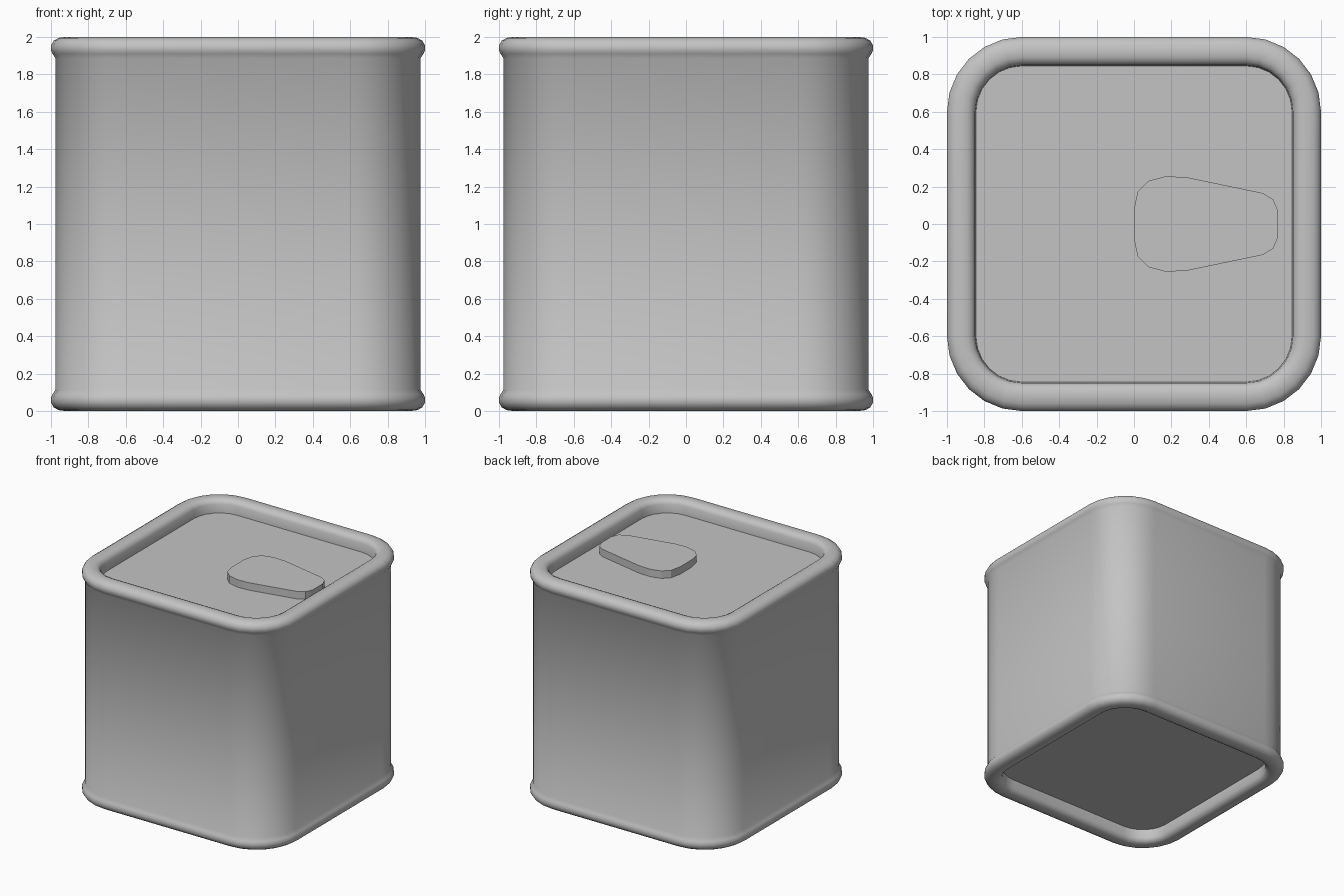
import bpy, bmesh, math

cube = bpy.data.objects.get("Cube")
if cube:
    bpy.data.objects.remove(cube, do_unlink=True)

metal = bpy.data.materials.new("grey_metal")
metal.use_nodes = True
GREY = (0.55, 0.55, 0.55, 1)
metal.diffuse_color = GREY
metal.node_tree.nodes["Principled BSDF"].inputs["Base Color"].default_value = GREY

CORE = 0.6      # half width of the straight sides
STEPS = 6       # segments in each rounded corner


def ring(bm, offset, z):
    """Rounded square loop, the given distance outside the core square."""
    verts = []
    for corner in range(4):
        mid = math.radians(45 + 90 * corner)
        cx, cy = (math.copysign(CORE, f(mid)) for f in (math.cos, math.sin))
        for i in range(STEPS + 1):
            a = math.radians(90 * (corner + i / STEPS))
            verts.append(bm.verts.new((cx + offset * math.cos(a), cy + offset * math.sin(a), z)))
    return verts


def bridge(bm, a, b):
    for i in range(len(a)):
        j = (i + 1) % len(a)
        bm.faces.new((a[i], a[j], b[j], b[i]))


def finish(bm, name, angle):
    bmesh.ops.recalc_face_normals(bm, faces=bm.faces)
    mesh = bpy.data.meshes.new(name)
    bm.to_mesh(mesh)
    bm.free()
    mesh.materials.append(metal)
    obj = bpy.data.objects.new(name, mesh)
    bpy.context.collection.objects.link(obj)
    bpy.ops.object.select_all(action="DESELECT")
    obj.select_set(True)
    bpy.context.view_layer.objects.active = obj
    bpy.ops.object.shade_smooth_by_angle(angle=math.radians(angle))
    return obj


# Can: rolled rim profile from the recessed lid out to the wall, mirrored for the base
rim = [(0.245, 1.885), (0.25, 1.96), (0.265, 1.985), (0.29, 1.997), (0.32, 2.0),
       (0.36, 1.995), (0.385, 1.98), (0.4, 1.955), (0.4, 1.93), (0.392, 1.91), (0.375, 1.885)]
profile = rim + [(r, 2 - z) for r, z in reversed(rim)]
bm = bmesh.new()
loops = [ring(bm, r, z) for r, z in profile]
for a, b in zip(loops, loops[1:]):
    bridge(bm, a, b)
bm.faces.new(loops[0])
bm.faces.new(loops[-1])
finish(bm, "can_body", 40)

# Pull tab: tapered plate on the lid
half = [(0, 0.08), (0.02, 0.175), (0.075, 0.23), (0.17, 0.255), (0.28, 0.25),
        (0.69, 0.165), (0.745, 0.13), (0.77, 0.07)]
outline = half + [(x, -y) for x, y in reversed(half)]
bm = bmesh.new()
low, high = ([bm.verts.new((x, y, z)) for x, y in outline] for z in (1.88, 1.95))
bridge(bm, low, high)
bm.faces.new(low)
bm.faces.new(high)
finish(bm, "pull_tab", 30)
